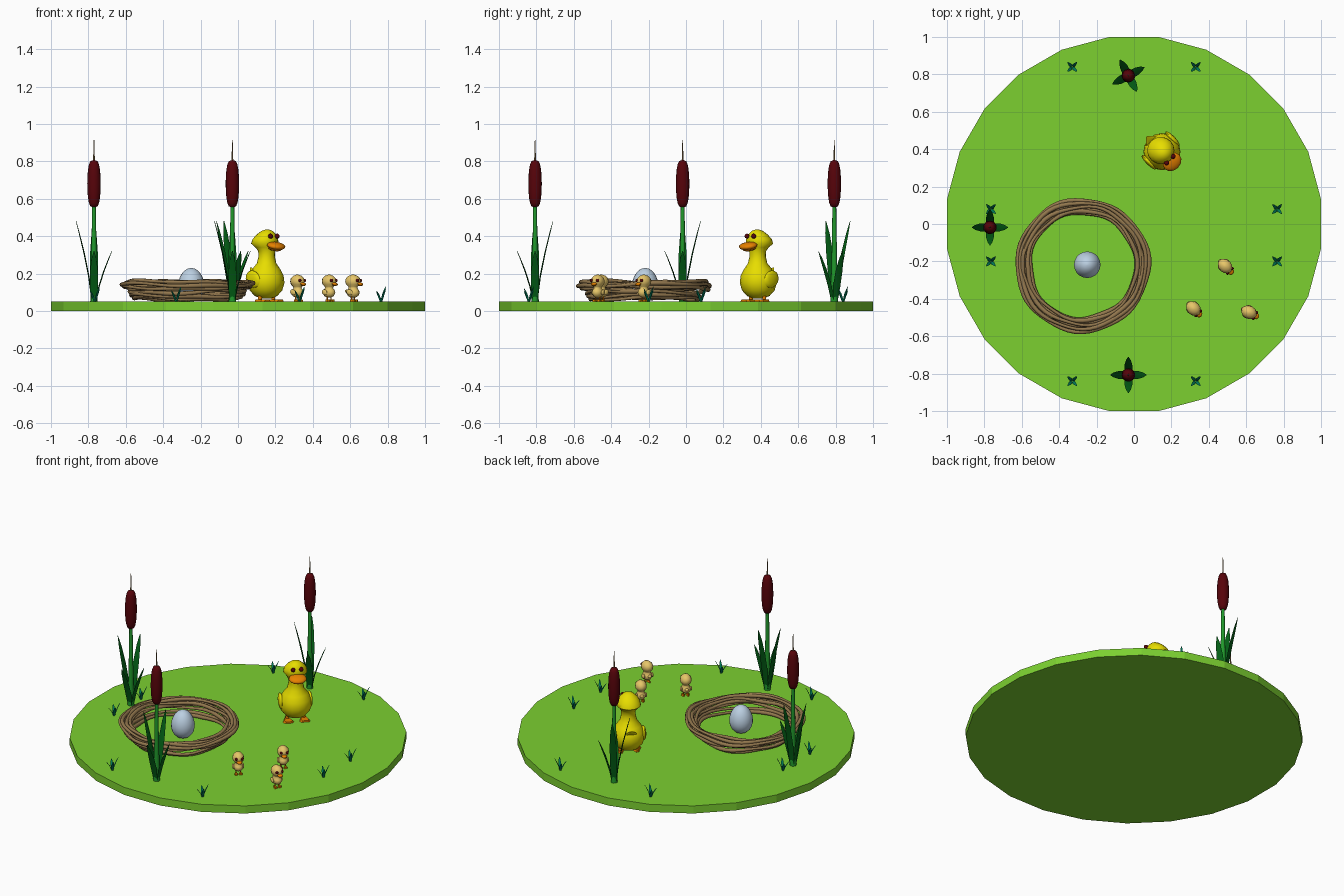
import bpy, bmesh, math, random
from math import sin, cos, pi, radians
from mathutils import Matrix, Vector

random.seed(4)
if "Cube" in bpy.data.objects:
    bpy.data.objects.remove(bpy.data.objects["Cube"], do_unlink=True)


def material(name, r, g, b):
    m = bpy.data.materials.new(name)
    m.use_nodes = True
    m.diffuse_color = (r, g, b, 1)
    bsdf = next(n for n in m.node_tree.nodes if n.type == 'BSDF_PRINCIPLED')
    bsdf.inputs["Base Color"].default_value = (r, g, b, 1)
    return m


meadow = material("meadow green", 0.2, 0.63, 0.03)
leaf_green = material("leaf green", 0.001, 0.12, 0.008)
stem_green = material("stem green", 0.015, 0.32, 0.025)
grass_teal = material("grass teal", 0.0, 0.2, 0.1)
maroon = material("dark maroon", 0.095, 0.001, 0.003)
twig_brown = material("twig brown", 0.29, 0.185, 0.075)
shell = material("pale shell", 0.5, 0.63, 0.76)
yellow = material("duck yellow", 0.84, 0.76, 0.0)
down = material("duckling down", 0.85, 0.6, 0.15)
orange = material("beak orange", 0.8, 0.22, 0.0)


def finish(name, bm, mat, place=None, angle=55):
    bmesh.ops.recalc_face_normals(bm, faces=bm.faces)
    for f in bm.faces:
        f.smooth = angle > 0
    me = bpy.data.meshes.new(name)
    bm.to_mesh(me)
    bm.free()
    if angle > 0:
        me.set_sharp_from_angle(angle=radians(angle))
    me.materials.append(mat)
    ob = bpy.data.objects.new(name, me)
    bpy.context.collection.objects.link(ob)
    if place:
        ob.matrix_world = place
    return ob


def loft(name, rings, mat, place=None, closed=False, angle=55):
    """Skin a row of point rings; cap the ends unless the row is a loop."""
    bm = bmesh.new()
    rows = [[bm.verts.new(p) for p in r] for r in rings]
    n = len(rows[0])
    pairs = list(zip(rows, rows[1:])) + ([(rows[-1], rows[0])] if closed else [])
    for a, b in pairs:
        for i in range(n):
            j = (i + 1) % n
            bm.faces.new((a[i], a[j], b[j], b[i]))
    if not closed:
        bm.faces.new(rows[0])
        bm.faces.new(rows[-1])
    return finish(name, bm, mat, place, angle)


def ring(z, r, y=0, stretch=1, n=12):
    return [(r * cos(2 * pi * i / n), y + r * stretch * sin(2 * pi * i / n), z)
            for i in range(n)]


def ball(name, loc, scale, mat, place=None, tilt=0):
    bm = bmesh.new()
    m = Matrix.Translation(loc) @ Matrix.Rotation(tilt, 4, 'X') @ Matrix.Diagonal((*scale, 1))
    bmesh.ops.create_uvsphere(bm, u_segments=12, v_segments=8, radius=1, matrix=m)
    return finish(name, bm, mat, place, 60)


def at(x, y, z=0.05, turn=0):
    return Matrix.Translation((x, y, z)) @ Matrix.Rotation(radians(turn), 4, 'Z')


# Ground disc
loft("ground", [ring(z, 1 / cos(pi / 24), n=24) for z in (0, 0.05)], meadow,
     Matrix.Rotation(pi / 24, 4, 'Z'), angle=0)


# Blades: thin tapered strips that lean outward along +x
def blade(name, height, lean, width, place, mat):
    rows = []
    for t, w in ((0, 0.65), (0.3, 1), (0.6, 0.95), (0.85, 0.6), (1, 0.08)):
        x, z, h = width * 0.5 + lean * t ** 1.4, height * t, width * w
        th = 0.12 * h + 0.001
        rows.append([(x - th, 0, z), (x, -h, z), (x + th, 0, z), (x, h, z)])
    loft(name, rows, mat, place)


# Cattails
def cattail(label, x, y, turn):
    base = at(x, y, 0.05, turn)
    loft(label + "_cattail_stem",
         [ring(0, 0.02), ring(0.25, 0.014), ring(0.52, 0.01)], stem_green, base)
    head = [(0.63 - 0.127 * cos(pi * k / 10), 0.003 + 0.033 * sin(pi * k / 10) ** 0.6)
            for k in range(11)]
    loft(label + "_cattail_head", [ring(z, r, n=16) for z, r in head], maroon, base)
    loft(label + "_cattail_spike", [ring(0.75, 0.005, n=8), ring(0.865, 0.0015, n=8)],
         twig_brown, base)
    for k, h in enumerate((0.27, 0.43, 0.43, 0.27)):
        spin = Matrix.Rotation(k * pi / 2, 4, 'Z')
        blade(f"{label}_cattail_leaf_{k + 1}", h, 0.085, 0.022, base @ spin, leaf_green)


cattail("right", -0.77, -0.018, 0)
cattail("front", -0.03, -0.807, 0)
cattail("back", -0.03, 0.793, 28)

# Grass tufts, mirrored left and right
for i, (x, y) in enumerate(((0.33, 0.84), (0.765, 0.08), (0.765, -0.2), (0.33, -0.84))):
    for side in (-1, 1):
        for k in range(4):
            blade(f"grass_{i}_{'left' if side > 0 else 'right'}_{k}", (0.08, 0.06, 0.055, 0.07)[k],
                  0.032, 0.008, at(side * x, y, 0.05, 45 + 90 * k), grass_teal)

# Nest of woven twig hoops
hoops = [(0.285, 0.018), (0.30, 0.032), (0.307, 0.052), (0.303, 0.072), (0.322, 0.085),
         (0.338, 0.075), (0.351, 0.09), (0.337, 0.103), (0.316, 0.1), (0.293, 0.092)]
for k, (radius, height) in enumerate(hoops):
    p, q = random.uniform(0, 2 * pi), random.uniform(0, 2 * pi)
    rows = []
    for i in range(56):
        a = 2 * pi * i / 56
        r = radius + 0.003 * sin(3 * a + p) + 0.004 * sin(7 * a + q)
        z = height + 0.007 * sin(2 * a + q) + 0.004 * sin(5 * a + p)
        out, thick = Vector((cos(a), sin(a), 0)), 0.0105 + 0.002 * sin(4 * a + q)
        rows.append([out * (r + thick * cos(b)) + Vector((0, 0, max(z, 0.01) + thick * sin(b)))
                     for b in (2 * pi * j / 8 for j in range(8))])
    loft(f"nest_twig_{k + 1}", rows, twig_brown, at(-0.275, -0.222), closed=True, angle=70)

# Egg
egg = [ring(0.09 - 0.09 * cos(pi * t), 0.002 + 0.069 * sin(pi * t) * (1 + 0.1 * cos(pi * t)), n=20)
       for t in (k / 12 for k in range(13))]
loft("egg", egg, shell, at(-0.25, -0.218), angle=60)


# Ducks face -y locally before turning
def foot(name, x, length, width, place):
    rows = []
    for y, w in ((length * 0.4, 0.25), (-length * 0.5, 1), (-length * 0.75, 0.7)):
        w *= width
        rows.append([(x - w, y, 0), (x + w, y, 0), (x + w * 0.7, y, 0.01), (x - w * 0.7, y, 0.01)])
    loft(name, rows, orange, place, angle=0)


def face_and_legs(label, place, eye, eye_r, beak, beak_size, hip, leg_h, foot_len):
    for side, s in (("left", 1), ("right", -1)):
        ball(f"{label}_{side}_eye", (s * eye[0], eye[1], eye[2]), (eye_r,) * 3, maroon, place)
        loft(f"{label}_{side}_leg", [[(px + s * hip, py, pz) for px, py, pz in ring(z, foot_len * 0.14, n=8)]
             for z in (0.003, leg_h)], orange, place)
        foot(f"{label}_{side}_foot", s * hip, foot_len, foot_len * 0.45, place)
    w, l, h = beak_size
    ball(label + "_upper_beak", beak, (w, l, h), orange, place, tilt=0.25)
    ball(label + "_lower_beak", (beak[0], beak[1] + l * 0.2, beak[2] - h * 0.75),
         (w * 0.7, l * 0.75, h * 0.6), orange, place, tilt=0.25)


# Mother duck
mother = at(0.153, 0.383, 0.05, 45)
body = ((0.018, 0.03, 0.005), (0.03, 0.06, 0.005), (0.06, 0.087, 0.005), (0.10, 0.099, 0.005),
        (0.14, 0.094, 0.005), (0.175, 0.074, 0.003), (0.205, 0.052, 0), (0.24, 0.044, 0),
        (0.27, 0.045, 0), (0.29, 0.056, 0.006), (0.31, 0.073, 0.014), (0.333, 0.069, 0.01),
        (0.358, 0.053, 0.002), (0.378, 0.03, -0.003), (0.385, 0.01, -0.004))
loft("duck_body", [ring(z, r, y, n=16) for z, r, y in body], yellow, mother)
tail = ((0.06, 0.12, 0.05), (0.09, 0.15, 0.035), (0.118, 0.18, 0.006))
loft("duck_tail", [[(w * cos(a), y + 0.3 * w * sin(a), z + 0.6 * w * sin(a))
     for a in (2 * pi * i / 10 for i in range(10))] for y, z, w in tail], yellow, mother)
for side, s in (("left", 1), ("right", -1)):
    ball(f"duck_{side}_wing", (s * 0.089, 0.015, 0.12), (0.015, 0.055, 0.045), yellow, mother, tilt=0.4)
face_and_legs("duck", mother, (0.025, -0.055, 0.35), 0.0135, (0, -0.072, 0.298),
              (0.055, 0.046, 0.02), 0.05, 0.04, 0.075)

# Ducklings
chick = ((0.022, 0.012), (0.03, 0.026), (0.046, 0.034), (0.06, 0.031), (0.072, 0.022), (0.08, 0.024),
         (0.092, 0.036), (0.108, 0.04), (0.125, 0.036), (0.138, 0.022), (0.144, 0.006))
for k, (x, y, turn) in enumerate(((0.318, -0.452, 45), (0.487, -0.225, 45), (0.615, -0.472, 62))):
    label, place = f"duckling_{k + 1}", at(x, y, 0.05, turn)
    loft(label + "_body", [ring(z, 0.88 * r, stretch=1.25) for z, r in chick], down, place)
    for s in (-1, 1):
        ball(f"{label}_{'left' if s > 0 else 'right'}_wing", (s * 0.029, 0.006, 0.05),
             (0.007, 0.02, 0.015), down, place, tilt=0.4)
    ball(label + "_tail", (0, 0.036, 0.055), (0.012, 0.012, 0.009), down, place, tilt=0.5)
    face_and_legs(label, place, (0.018, -0.036, 0.113), 0.0085, (0, -0.044, 0.094),
                  (0.017, 0.016, 0.008), 0.014, 0.034, 0.026)
